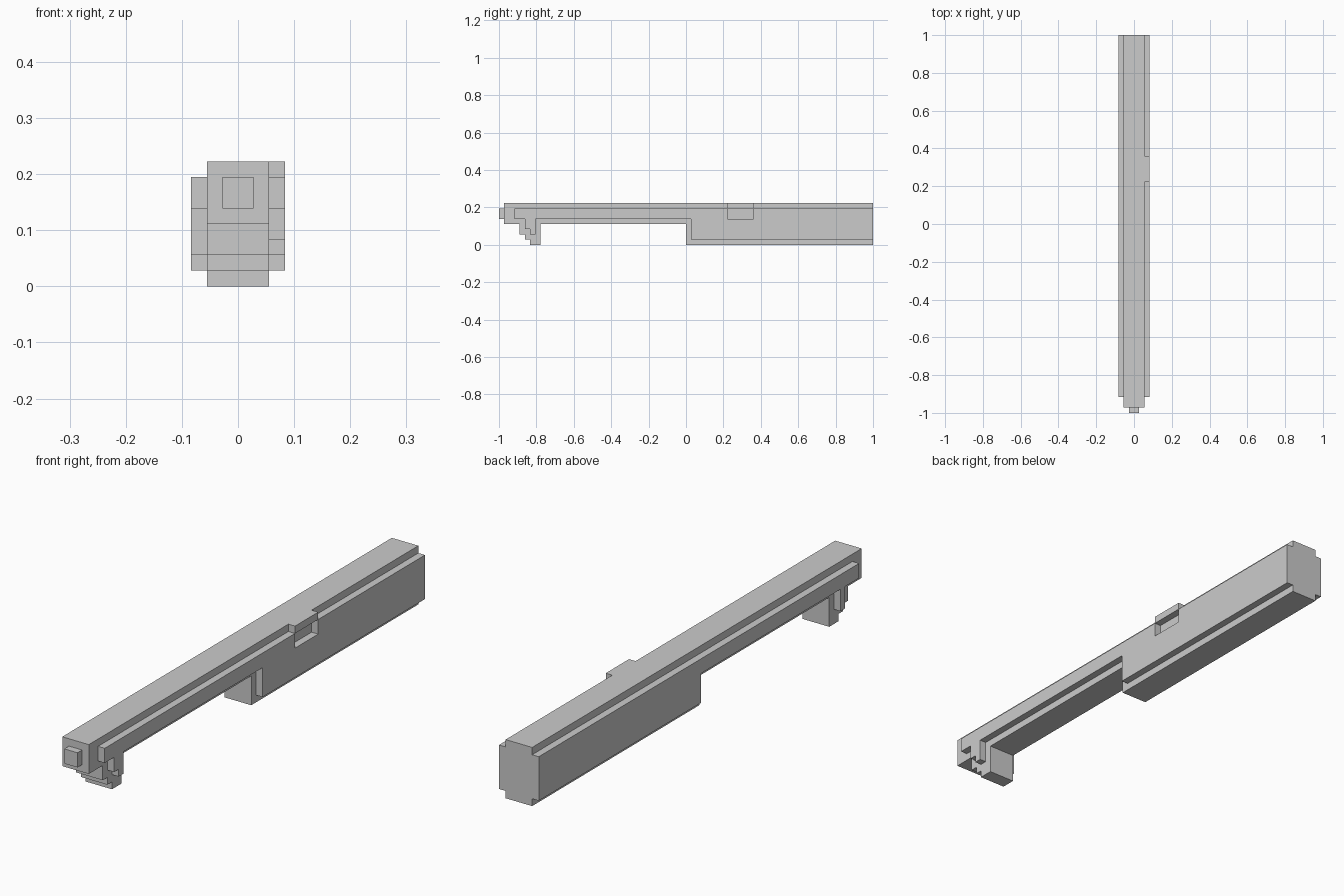
import bpy, bmesh

if "Cube" in bpy.data.objects:
    bpy.data.objects.remove(bpy.data.objects["Cube"])

U = 1 / 36  # the model sits on a regular block grid


def extrude_profile(name, profile, x0, x1):
    """Extrude a (y, z) side profile from x0 to x1, all in grid units."""
    bm = bmesh.new()
    face = bm.faces.new([bm.verts.new((x0 * U, y * U, z * U)) for y, z in profile])
    ret = bmesh.ops.extrude_face_region(bm, geom=[face])
    moved = [v for v in ret["geom"] if isinstance(v, bmesh.types.BMVert)]
    bmesh.ops.translate(bm, verts=moved, vec=((x1 - x0) * U, 0, 0))
    bmesh.ops.recalc_face_normals(bm, faces=bm.faces)
    mesh = bpy.data.meshes.new(name)
    bm.to_mesh(mesh)
    bm.free()
    obj = bpy.data.objects.new(name, mesh)
    bpy.context.collection.objects.link(obj)
    return obj


def rect(y0, y1, z0, z1):
    return [(y0, z0), (y1, z0), (y1, z1), (y0, z1)]


# Central body: deep rear block, thin front bar, stepped lug under the nose
slide = extrude_profile("slide_body", [
    (-35, 8), (-35, 4), (-32, 4), (-32, 2), (-31, 2), (-31, 1), (-30, 1),
    (-30, 0), (-28, 0), (-28, 4), (0, 4), (0, 0), (36, 0), (36, 8)], -2, 2)

# Side rails, sunk one unit into the body so the union is clean
rear = [(-29, 5), (1, 5), (1, 1), (36, 1), (36, 7)]
front_left = [(-33, 7), (-33, 5), (-30, 5), (-30, 2), (-29, 2)]
front_right = [(-33, 7), (-33, 5), (-31, 5), (-31, 3), (-30, 3), (-30, 2), (-29, 2)]
port = [(13, 7), (13, 5), (8, 5), (8, 7)]
parts = [
    extrude_profile("left_rail", front_left + rear, -3, -1),
    extrude_profile("right_rail", front_right + rear + port, 1, 3),
    # Cover over the recessed side port
    extrude_profile("port_cover", rect(8, 13, 7, 8), 1, 3),
    # Nose stub
    extrude_profile("nose_stub", rect(-36, -34, 5, 7), -1, 1),
]

# Merge everything into one solid
bpy.context.view_layer.objects.active = slide
for part in parts:
    mod = slide.modifiers.new("union", "BOOLEAN")
    mod.operation = "UNION"
    mod.solver = "EXACT"
    mod.object = part
    bpy.ops.object.modifier_apply(modifier=mod.name)
    bpy.data.objects.remove(part)
